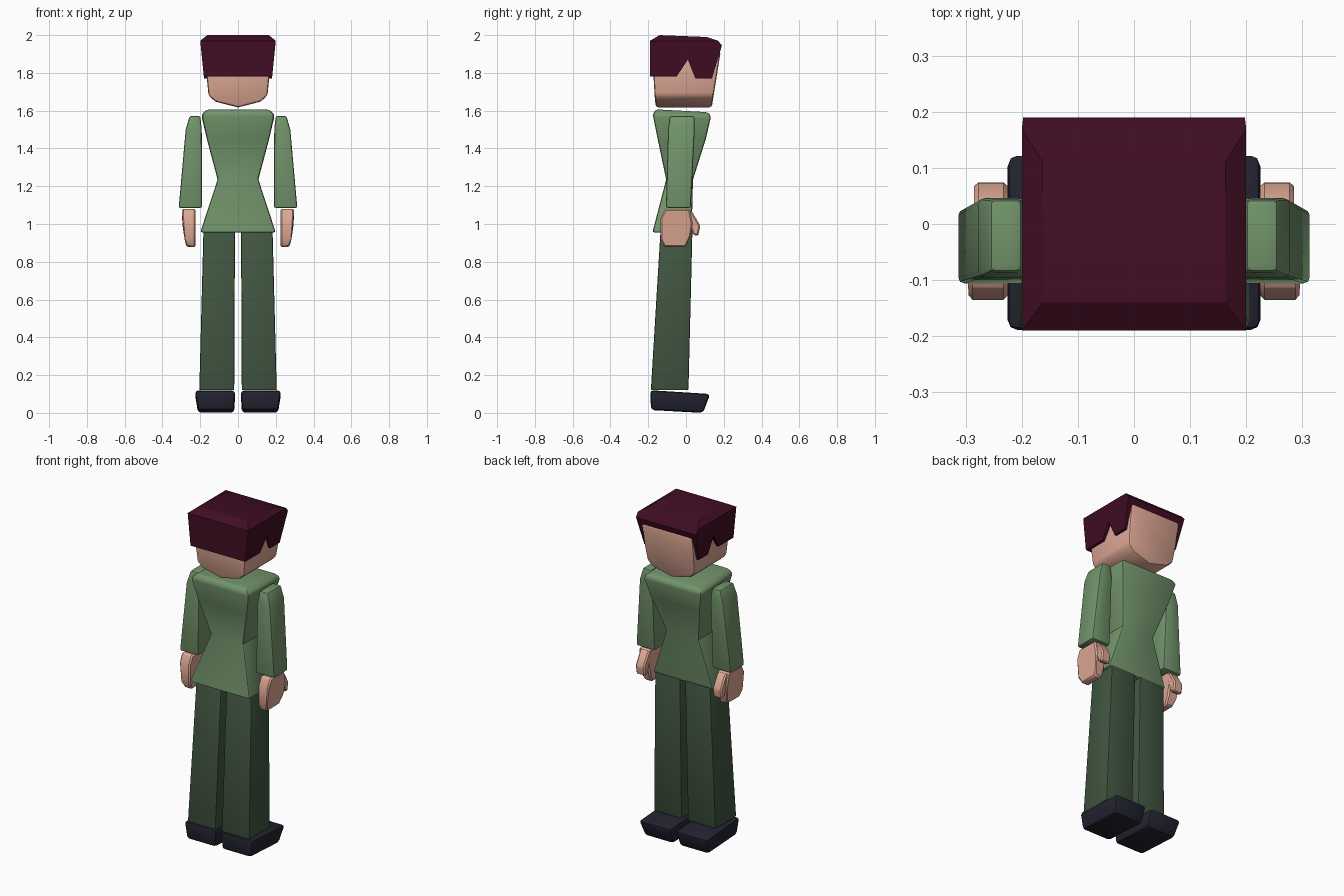
import bpy
import bmesh
from math import radians

cube = bpy.data.objects.get("Cube")
if cube:
    bpy.data.objects.remove(cube, do_unlink=True)


def material(name, rgb):
    linear = [(c / 255 / 12.92) if c < 11 else ((c / 255 + 0.055) / 1.055) ** 2.4 for c in rgb]
    mat = bpy.data.materials.new(name)
    mat.use_nodes = True
    mat.diffuse_color = (*linear, 1)
    bsdf = mat.node_tree.nodes["Principled BSDF"]
    bsdf.inputs["Base Color"].default_value = (*linear, 1)
    bsdf.inputs["Roughness"].default_value = 0.9
    return mat


SKIN = material("skin", (222, 168, 149))
HAIR = material("dark red hair", (64, 13, 35))
JACKET = material("green jacket", (114, 148, 107))
TROUSERS = material("dark green trousers", (64, 85, 64))
SHOES = material("navy shoes", (34, 35, 48))


def finish(name, bm, mat, bevel, segments=2):
    """Turn a bmesh into a bevelled, softly shaded object."""
    bmesh.ops.recalc_face_normals(bm, faces=bm.faces)
    mesh = bpy.data.meshes.new(name)
    bm.to_mesh(mesh)
    bm.free()
    mesh.materials.append(mat)
    obj = bpy.data.objects.new(name, mesh)
    bpy.context.collection.objects.link(obj)
    bpy.ops.object.select_all(action="DESELECT")
    obj.select_set(True)
    bpy.context.view_layer.objects.active = obj
    if bevel:
        mod = obj.modifiers.new("soft edges", "BEVEL")
        mod.width, mod.segments = bevel, segments
        mod.limit_method = "ANGLE"
        mod.angle_limit = radians(35)
        bpy.ops.object.modifier_apply(modifier=mod.name)
    bpy.ops.object.shade_smooth_by_angle(angle=radians(30))
    return obj


def bridge(rings, skip_edge=None, close=True):
    """Skin a list of point rings; optionally leave one side open."""
    bm = bmesh.new()
    loops = [[bm.verts.new(p) for p in ring] for ring in rings]
    n = len(loops[0])
    for a, b in zip(loops, loops[1:]):
        for i in range(n):
            if i != skip_edge:
                j = (i + 1) % n
                bm.faces.new((a[i], a[j], b[j], b[i]))
    if close:
        bm.faces.new(loops[0])
        bm.faces.new(loops[-1])
    return bm, loops


def box_loft(sections, side=1):
    """Sections are (z, x0, x1, y0, y1, drop), drop lowers the +y edge."""
    return bridge([[(side * x0, y0, z), (side * x1, y0, z),
                    (side * x1, y1, z - d), (side * x0, y1, z - d)]
                   for z, x0, x1, y0, y1, d in sections])[0]


def slab(profile, inner, outer, side=1):
    """Extrude a (y, z) profile between two x functions of z."""
    return bridge([[(side * f(z), y, z) for y, z in profile] for f in (inner, outer)])[0]


# Jacket body
finish("jacket", box_loft([
    (0.955, -0.2, 0.2, -0.178, 0.03, 0),
    (1.235, -0.108, 0.108, -0.105, 0.037, 0),
    (1.45, -0.165, 0.165, -0.15, 0.105, 0),
    (1.58, -0.193, 0.193, -0.176, 0.133, 0.01),
    (1.607, -0.165, 0.165, -0.16, 0.115, 0.015)]), JACKET, 0.012)

# Head: chin outline swept along y, with a sloped face
outline = [(-0.168, 1.915), (-0.166, 1.78), (-0.156, 1.68), (-0.12, 1.648), (0, 1.617),
           (0.12, 1.648), (0.156, 1.68), (0.166, 1.78), (0.168, 1.915)]
back = [(x, -0.172 + max(0, 1.72 - z) * 0.12, z) for x, z in outline]
face = [(x, 0.14 + 0.16 * (z - 1.64), z) for x, z in outline]
finish("head", bridge([back, face])[0], SKIN, 0.015)

# Hair: notched sides, with a chamfered crown
profile = [(-0.19, 1.97), (0.17, 1.97), (0.19, 1.945), (0.137, 1.77), (0.05, 1.77),
           (0.01, 1.87), (-0.05, 1.78), (-0.19, 1.78)]
rings = [[(s * (0.18 + 0.1 * (z - 1.77)), y, z) for y, z in profile] for s in (-1, 1)]
bm, (right, left) = bridge(rings, skip_edge=0)
crown = [bm.verts.new(p) for p in ((-0.163, -0.14, 2.0), (0.163, -0.14, 2.0),
                                   (0.163, 0.11, 1.99), (-0.163, 0.11, 1.99))]
rim = [right[0], left[0], left[1], right[1]]
bm.faces.new(crown)
for i in range(4):
    j = (i + 1) % 4
    bm.faces.new((rim[i], rim[j], crown[j], crown[i]))
finish("hair", bm, HAIR, 0)

palm = [(-0.11, 1.08), (0.02, 1.08), (0.035, 1.0), (0.02, 0.93), (0.0, 0.88),
        (-0.115, 0.878), (-0.135, 0.92), (-0.135, 1.03)]
thumb = [(0.0, 1.075), (0.03, 1.07), (0.076, 0.99), (0.064, 0.935), (0.035, 0.945), (0.02, 1.0)]

for side, label in ((1, "left"), (-1, "right")):
    # Sleeve
    finish(label + "_sleeve", box_loft([
        (1.085, 0.19, 0.314, -0.106, 0.025, 0),
        (1.5, 0.192, 0.277, -0.095, 0.046, 0),
        (1.572, 0.2, 0.256, -0.085, 0.044, 0)], side), JACKET, 0.01)
    # Hand, narrowing toward the fingertips
    finish(label + "_palm", slab(palm, lambda z: 0.225,
           lambda z: 0.296 - max(0, 0.94 - z) * 0.4, side), SKIN, 0.008, 1)
    finish(label + "_thumb", slab(thumb, lambda z: 0.225, lambda z: 0.285, side), SKIN, 0.008, 1)
    # Trouser leg
    finish(label + "_trouser_leg", box_loft([
        (0.12, 0.02, 0.205, -0.186, 0.013, 0),
        (0.965, 0.016, 0.183, -0.135, 0.034, 0)], side), TROUSERS, 0.008)
    # Shoe
    finish(label + "_shoe", box_loft([
        (0.015, 0.02, 0.212, -0.185, 0.09, 0.015),
        (0.12, 0.015, 0.228, -0.19, 0.128, 0.02)], side), SHOES, 0.018)
